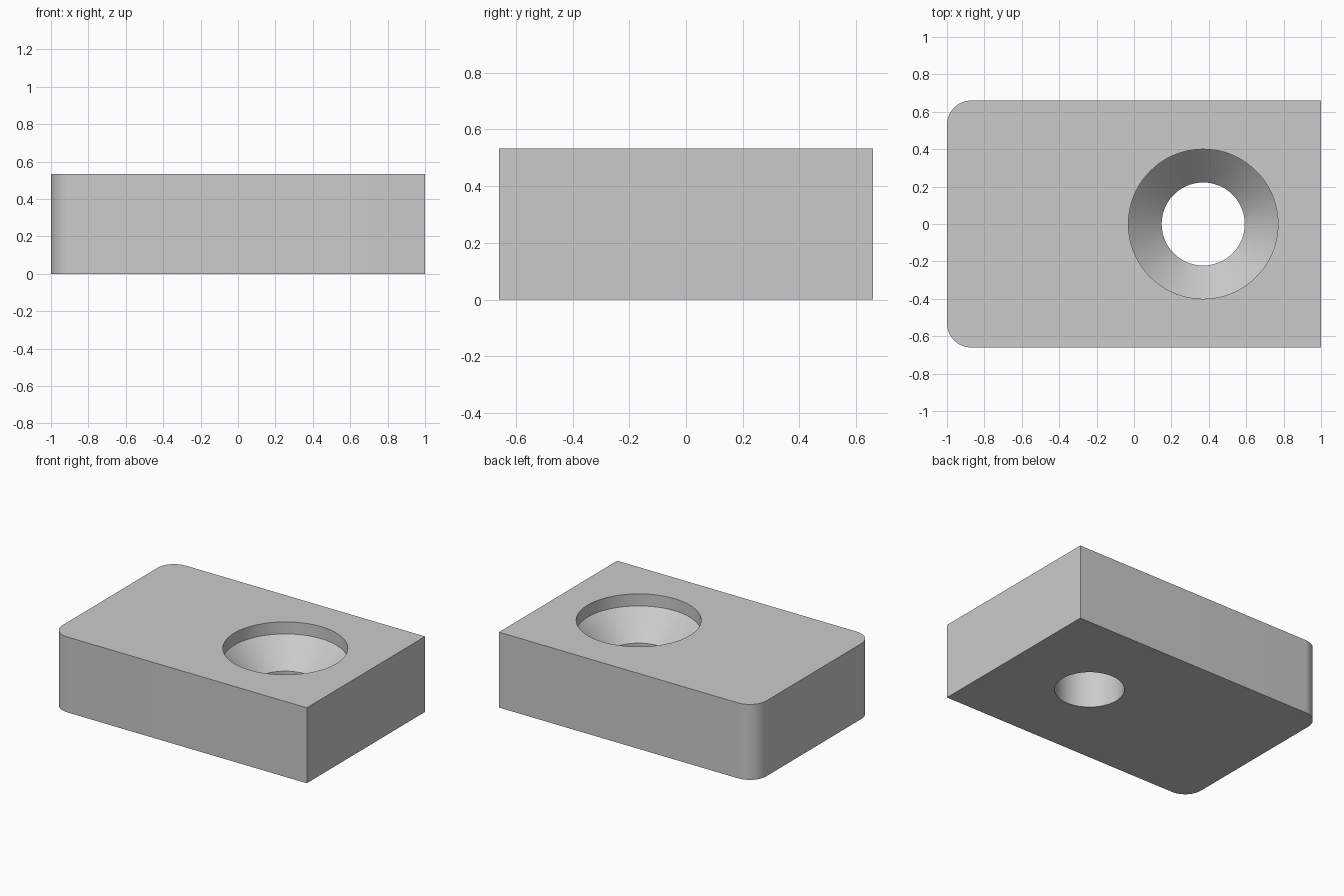
import bpy, bmesh, math

if "Cube" in bpy.data.objects:
    bpy.data.objects.remove(bpy.data.objects["Cube"], do_unlink=True)

LENGTH, WIDTH, HEIGHT = 2.0, 1.32, 0.533
CORNER = 0.13
HOLE_X = 0.37
RIM_R, BORE_R = 0.4, 0.222
RIM_Z, BORE_Z = HEIGHT - 0.085, HEIGHT - 0.265
SIDES = 96

grey = bpy.data.materials.new("light grey")
grey.use_nodes = True
colour = (0.6, 0.6, 0.6, 1)
grey.diffuse_color = colour
grey.node_tree.nodes["Principled BSDF"].inputs["Base Color"].default_value = colour


def mesh_object(name, bm):
    bmesh.ops.recalc_face_normals(bm, faces=bm.faces)
    mesh = bpy.data.meshes.new(name)
    bm.to_mesh(mesh)
    bm.free()
    mesh.materials.append(grey)
    obj = bpy.data.objects.new(name, mesh)
    bpy.context.collection.objects.link(obj)
    return obj


# Block with the two upright edges at the right end rounded
bm = bmesh.new()
bmesh.ops.create_cube(bm, size=1)
for v in bm.verts:
    v.co = (v.co.x * LENGTH, v.co.y * WIDTH, (v.co.z + 0.5) * HEIGHT)
ends = [e for e in bm.edges
        if all(v.co.x < 0 for v in e.verts)
        and abs(e.verts[0].co.z - e.verts[1].co.z) > 0.1]
bmesh.ops.bevel(bm, geom=ends, offset=CORNER, offset_type='OFFSET',
                segments=12, profile=0.5, affect='EDGES')
block = mesh_object("block", bm)

# Countersunk hole cutter: a stack of rings, bore below and wide rim above
bm = bmesh.new()
rings = []
for r, z in [(BORE_R, -0.1), (BORE_R, BORE_Z), (RIM_R, RIM_Z), (RIM_R, HEIGHT + 0.1)]:
    angles = [2 * math.pi * i / SIDES for i in range(SIDES)]
    rings.append([bm.verts.new((HOLE_X + r * math.cos(a), r * math.sin(a), z))
                  for a in angles])
for low, high in zip(rings, rings[1:]):
    for i in range(SIDES):
        j = (i + 1) % SIDES
        bm.faces.new((low[i], low[j], high[j], high[i]))
bm.faces.new(rings[0])
bm.faces.new(rings[-1])
cutter = mesh_object("hole_cutter", bm)
cutter.hide_render = True

# Cut the hole, then drop the cutter
cut = block.modifiers.new("countersunk hole", 'BOOLEAN')
cut.operation = 'DIFFERENCE'
cut.solver = 'EXACT'
cut.object = cutter
bpy.ops.object.select_all(action='DESELECT')
block.select_set(True)
bpy.context.view_layer.objects.active = block
bpy.ops.object.modifier_apply(modifier=cut.name)
bpy.data.objects.remove(cutter, do_unlink=True)

bpy.ops.object.shade_smooth_by_angle(angle=math.radians(30))
